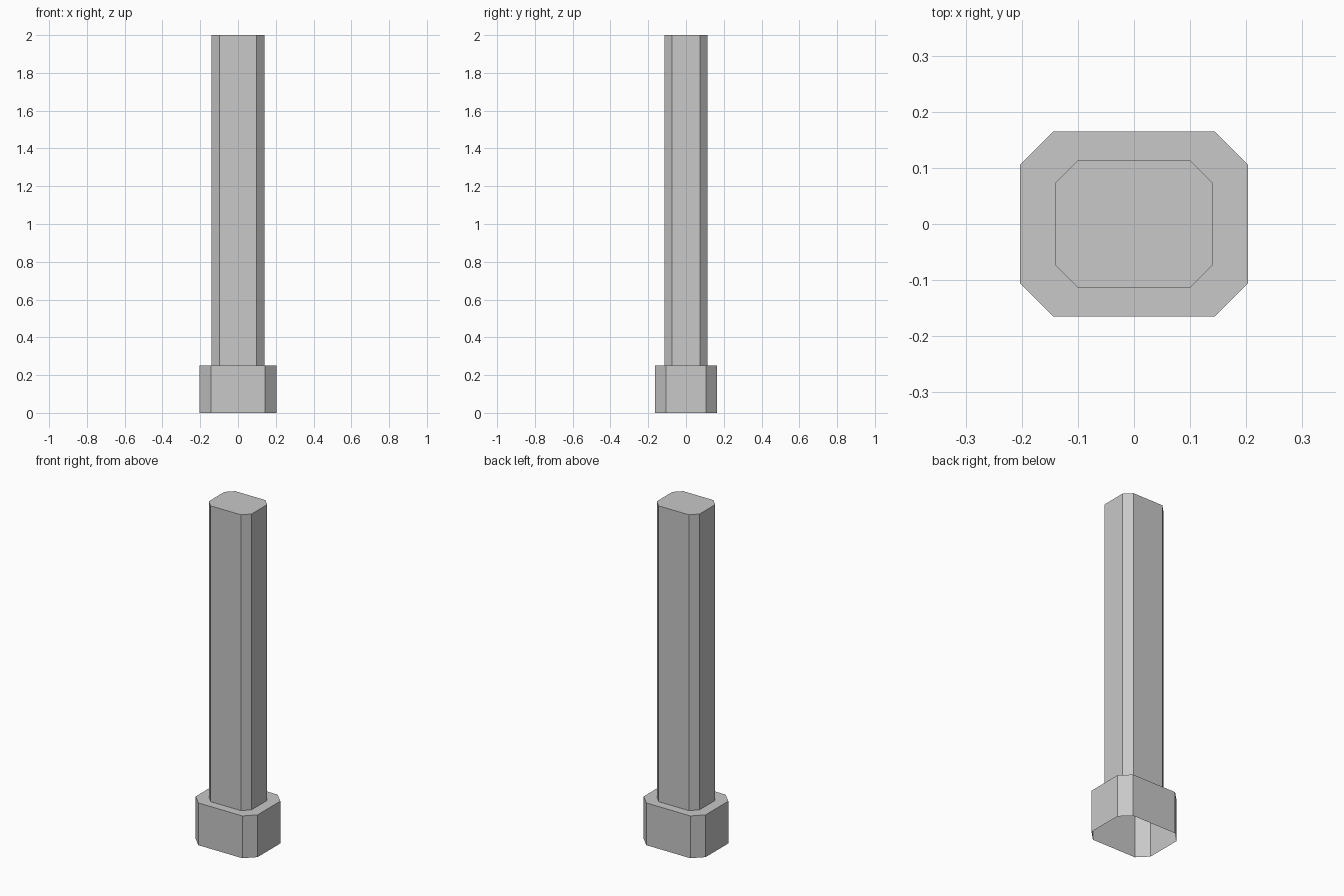
import bpy
import bmesh

cube = bpy.data.objects.get("Cube")
if cube:
    bpy.data.objects.remove(cube, do_unlink=True)

grey = bpy.data.materials.new("plain grey")
grey.use_nodes = True
colour = (0.58, 0.58, 0.58, 1.0)
grey.diffuse_color = colour
grey.node_tree.nodes["Principled BSDF"].inputs["Base Color"].default_value = colour


def ring(bm, half_x, half_y, cut, z):
    """Rectangle with chamfered corners, counter-clockwise from above."""
    x, y = half_x - cut, half_y - cut
    points = [(half_x, -y), (half_x, y), (x, half_y), (-x, half_y),
              (-half_x, y), (-half_x, -y), (-x, -half_y), (x, -half_y)]
    return [bm.verts.new((px, py, z)) for px, py in points]


# One continuous shell: socket wall, ledge, shaft wall; open underneath
bm = bmesh.new()
socket = (0.203, 0.165, 0.059)
shaft = (0.14, 0.114, 0.041)
rings = [ring(bm, *socket, 0), ring(bm, *socket, 0.25),
         ring(bm, *shaft, 0.25), ring(bm, *shaft, 2)]
for low, high in zip(rings, rings[1:]):
    for i in range(len(low)):
        j = (i + 1) % len(low)
        bm.faces.new((low[i], low[j], high[j], high[i]))

# Flat cap on the shaft
bm.faces.new(rings[-1])

mesh = bpy.data.meshes.new("post_with_socket")
bm.to_mesh(mesh)
bm.free()
mesh.materials.append(grey)
post = bpy.data.objects.new("post_with_socket", mesh)
bpy.context.collection.objects.link(post)
